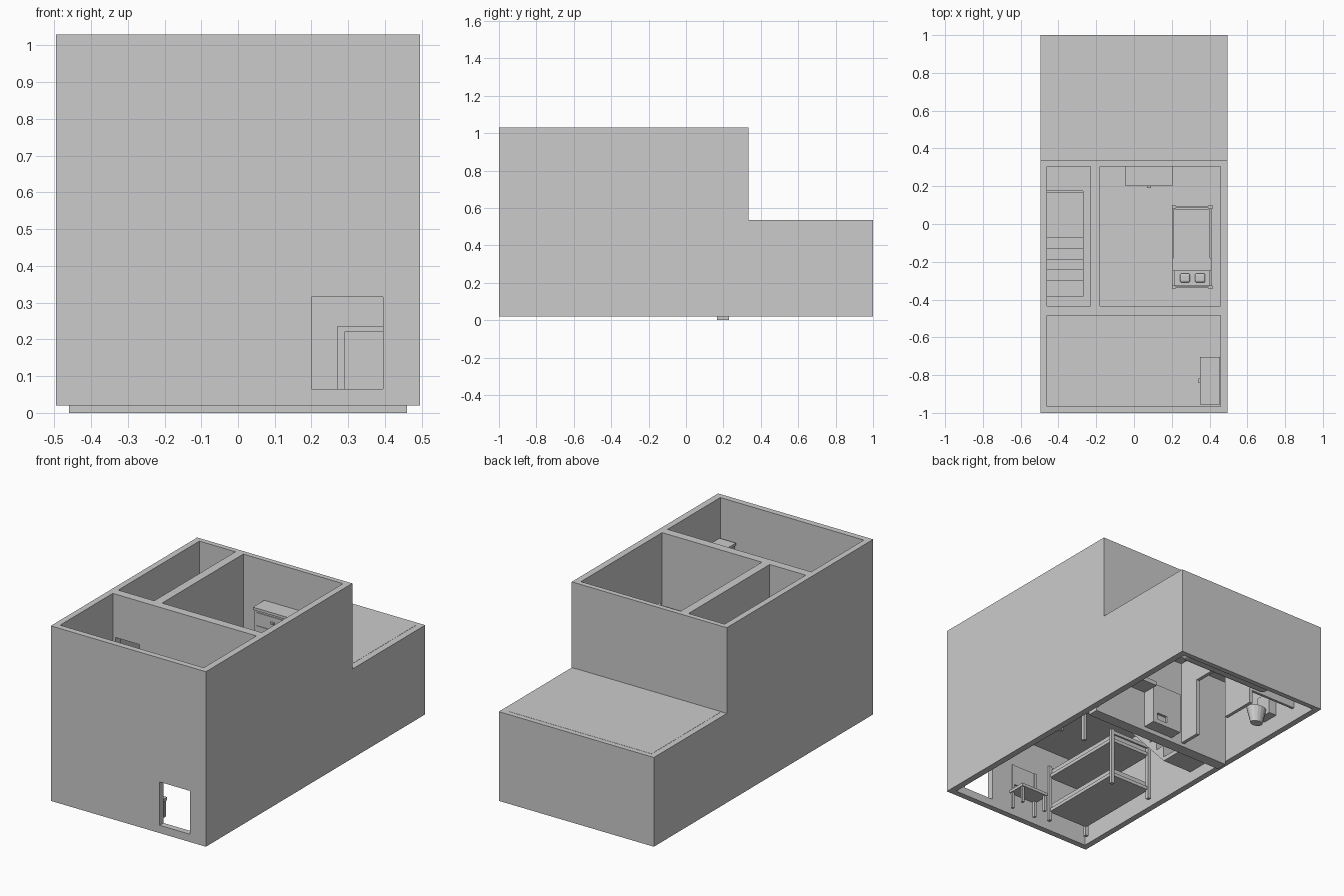
import bpy, bmesh, math

if "Cube" in bpy.data.objects:
    bpy.data.objects.remove(bpy.data.objects["Cube"])

def box(name, x0, x1, y0, y1, z0, z1, bevel=0.0):
    bm = bmesh.new()
    bmesh.ops.create_cube(bm, size=1)
    for v in bm.verts:
        v.co = ((x0 + x1) / 2 + v.co.x * (x1 - x0),
                (y0 + y1) / 2 + v.co.y * (y1 - y0),
                (z0 + z1) / 2 + v.co.z * (z1 - z0))
    me = bpy.data.meshes.new(name)
    bm.to_mesh(me)
    bm.free()
    ob = bpy.data.objects.new(name, me)
    bpy.context.collection.objects.link(ob)
    if bevel:
        m = ob.modifiers.new("bevel", 'BEVEL')
        m.width = bevel
        m.segments = 3
    return ob

def prism(name, outline, x0, x1):
    """Extrude a (y, z) outline along x."""
    bm = bmesh.new()
    f = bm.faces.new([bm.verts.new((x0, y, z)) for y, z in outline])
    ext = bmesh.ops.extrude_face_region(bm, geom=[f])['geom']
    bmesh.ops.translate(bm, vec=(x1 - x0, 0, 0),
                        verts=[g for g in ext if isinstance(g, bmesh.types.BMVert)])
    bmesh.ops.recalc_face_normals(bm, faces=bm.faces[:])
    me = bpy.data.meshes.new(name)
    bm.to_mesh(me)
    bm.free()
    ob = bpy.data.objects.new(name, me)
    bpy.context.collection.objects.link(ob)
    return ob

def cut(ob, *dims):
    c = box(ob.name + "_cutter", *dims)
    c.hide_render = True
    c.hide_viewport = True
    m = ob.modifiers.new("opening", 'BOOLEAN')
    m.object = c
    m.solver = 'EXACT'

def room_shell(name, y0, y1, z0, z1):
    """Four outer walls as one ring."""
    ob = box(name, -.495, .495, y0, y1, z0, z1)
    cut(ob, -.46, .457, y0 + .035, y1 - .03, z0 - .1, z1 + .1)
    return ob

# Outer walls
lower = room_shell("lower_walls", -1, 1, .02, .535)
cut(lower, .2, .395, -1.1, -.9, .065, .315)          # front window
room_shell("upper_walls", -1, .335, .535, 1.03)

# Upper floor / roof slab with a stair opening
FB, FT = .517, .536
box("floor_front", -.46, .457, -.965, -.385, FB, FT)
box("floor_right", -.27, .457, -.385, .175, FB, FT)
box("floor_rear", -.46, .457, .175, .97, FB, FT)

# Upper partitions with doorways
cross = box("upper_cross_wall", -.46, .457, -.485, -.435, FT, 1.03)
cut(cross, -.443, -.288, -.55, -.4, .5, .78)
hall = box("upper_hall_wall", -.23, -.18, -.435, .305, FT, 1.03)
cut(hall, -.3, -.1, -.42, -.28, .5, .78)

# Lower partition and bathroom walls
box("lower_cross_wall", -.46, .46, .165, .23, 0, FB)
box("bathroom_wall_stub", -.165, -.145, .23, .36, .02, FB)
box("bathroom_wall_header", -.165, -.145, .36, .6, .36, FB)
box("bathroom_wall_rear", -.165, -.145, .6, .81, .02, FB)

# Staircase: low landing, then steps rising to the front
outline = [(.165, .085), (.165, .11), (-.07, .11)]
z, ys = .11, [-.07, -.13, -.185, -.24, -.3, -.385]
for a, b in zip(ys, ys[1:]):
    z += .071
    outline += [(a, z), (b, z)]
outline += [(-.385, .43), (-.07, .085)]
prism("stairs", outline, -.46, -.27)

def dresser(name, cx, cy, along_x, face):
    """Chest of drawers; face is the direction of the drawer fronts."""
    def part(n, u0, u1, v0, v1, z0, z1):
        v0, v1 = sorted((v0 * face, v1 * face))
        if along_x:
            box(n, cx + u0, cx + u1, cy + v0, cy + v1, z0, z1)
        else:
            box(n, cx + v0, cx + v1, cy + u0, cy + u1, z0, z1)
    part(name + "_body", -.12, .12, -.05, .046, FT, .787)
    part(name + "_top", -.125, .125, -.052, .052, .785, .80)
    for i in range(3):
        z0 = FT + .018 + i * .077
        part(f"{name}_drawer_{i}", -.105, .105, .044, .05, z0, z0 + .066)
        part(f"{name}_knob_{i}", -.011, .011, .049, .061, z0 + .028, z0 + .038)

dresser("rear_dresser", .08, .252, True, -1)
dresser("front_dresser", .402, -.83, False, -1)

# Upper bed
for x in (.2, .395):
    for y in (-.345, .08):
        box("bed_post", x, x + .02, y, y + .02, FT, .67)
for y in (-.34, .085):
    box("bed_end_board", .22, .395, y, y + .01, .57, .665)
box("bed_base", .205, .41, -.325, .08, .565, .59)
box("mattress", .215, .4, -.325, .08, .59, .615)
box("blanket_sheet", .21, .403, -.18, .078, .6, .62)
box("blanket_fold", .205, .41, -.25, -.18, .6, .627)
for x in (.27, .35):
    box("pillow", x - .027, x + .027, -.31, -.262, .61, .635, .01)

# Lower bunk bed
for x in (-.41, -.15):
    for y in (-.895, -.365):
        box("bunk_post", x, x + .02, y, y + .02, .02, .36)
for z in (.075, .29):
    box("bunk_base", -.4, -.14, -.885, -.355, z, z + .02)
    box("bunk_mattress", -.39, -.15, -.875, -.365, z + .02, z + .05)
for y in (-.89, -.36):
    box("bunk_end_rail", -.39, -.15, y, y + .01, .335, .355)

# Chair
for x in (-.06, .095):
    for y in (-.915, -.83):
        box("chair_leg", x, x + .015, y, y + .015, .02, .12)
    box("chair_back_post", x, x + .015, -.915, -.9, .13, .29)
box("chair_seat", -.065, .115, -.92, -.81, .115, .132)
box("chair_back", -.045, .095, -.912, -.903, .17, .29)

# Side table by the right wall
box("table_top", .27, .457, -.1, .165, .22, .235)
for x in (.27, .437):
    for y in (-.1, .145):
        box("table_leg", x, x + .02, y, y + .02, .02, .22)

# Kitchen: stove and counters
stove = box("stove", -.075, .117, .23, .305, .025, .265)
cut(stove, .02, .09, .29, .35, .05, .09)
box("counter_top", .117, .34, .23, .33, .24, .265)
box("counter_back", .117, .34, .23, .24, .265, .32)

# Bathroom: screen, toilet, long rounded tub
box("shower_screen", -.46, -.145, .795, .81, .1, .36)
tub = box("tub", -.2, .4, .86, .965, .06, .13, .03)
box("toilet_tank", -.46, -.41, .56, .66, .12, .25)
bm = bmesh.new()
bmesh.ops.create_cone(bm, cap_ends=True, segments=16, radius1=.03, radius2=.05, depth=.09)
me = bpy.data.meshes.new("toilet_bowl")
bm.to_mesh(me)
bm.free()
bowl = bpy.data.objects.new("toilet_bowl", me)
bowl.location = (-.36, .61, .1)
bowl.scale = (1.2, .9, 1)
bpy.context.collection.objects.link(bowl)
